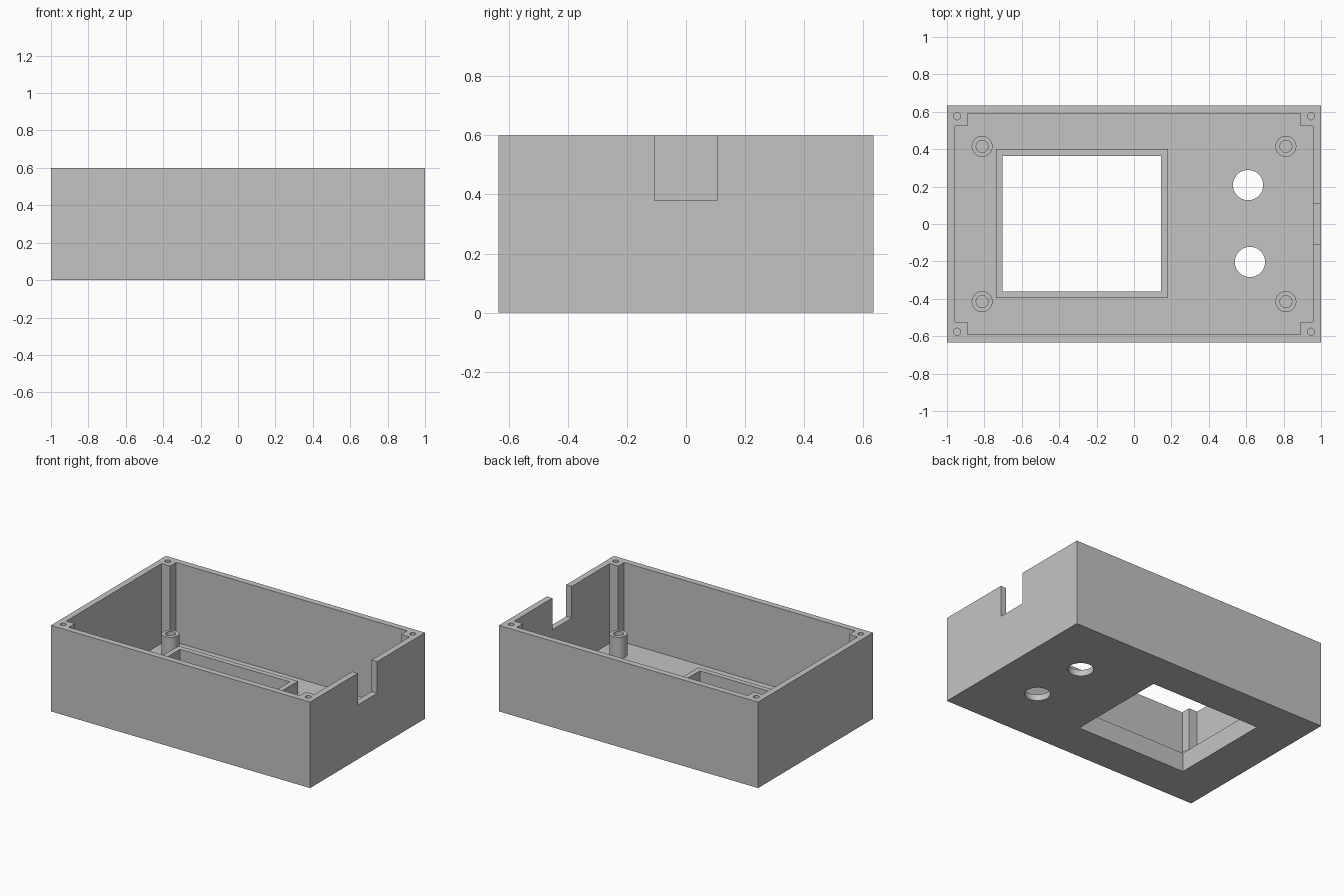
import bpy, bmesh, math

cube = bpy.data.objects.get("Cube")
if cube:
    bpy.data.objects.remove(cube, do_unlink=True)

HX, HY, H = 1.0, 0.634, 0.6      # outer half sizes and height
IX, IY = 0.957, 0.591            # inner half sizes
FLOOR = 0.043
POST = 0.066
RIM_TOP = 0.132
STANDOFF_TOP = 0.192

grey = bpy.data.materials.new("plain_grey")
grey.use_nodes = True
grey.diffuse_color = (0.55, 0.55, 0.55, 1)
grey.node_tree.nodes["Principled BSDF"].inputs["Base Color"].default_value = (0.55, 0.55, 0.55, 1)


def prism(name, outline, z0, z1):
    """Extrude a closed outline from z0 to z1."""
    bm = bmesh.new()
    face = bm.faces.new([bm.verts.new((x, y, z0)) for x, y in outline])
    ext = bmesh.ops.extrude_face_region(bm, geom=[face])
    for v in ext["geom"]:
        if isinstance(v, bmesh.types.BMVert):
            v.co.z = z1
    bmesh.ops.recalc_face_normals(bm, faces=bm.faces)
    mesh = bpy.data.meshes.new(name)
    bm.to_mesh(mesh)
    bm.free()
    mesh.materials.append(grey)
    obj = bpy.data.objects.new(name, mesh)
    bpy.context.collection.objects.link(obj)
    return obj


def rect(x0, x1, y0, y1):
    return [(x0, y0), (x1, y0), (x1, y1), (x0, y1)]


def circle(cx, cy, r, n=40):
    return [(cx + r * math.cos(math.tau * i / n), cy + r * math.sin(math.tau * i / n))
            for i in range(n)]


def activate(obj):
    bpy.ops.object.select_all(action="DESELECT")
    obj.select_set(True)
    bpy.context.view_layer.objects.active = obj


def cut(obj, outline, z0, z1):
    """Subtract an extruded outline from the object."""
    cutter = prism("cutter", outline, z0, z1)
    cutter.hide_render = True
    mod = obj.modifiers.new("cut", "BOOLEAN")
    mod.operation, mod.solver, mod.object = "DIFFERENCE", "EXACT", cutter
    activate(obj)
    bpy.ops.object.modifier_apply(modifier=mod.name)
    bpy.data.objects.remove(cutter, do_unlink=True)


corners = [(sx, sy) for sx in (-1, 1) for sy in (-1, 1)]

# Shell: the cavity outline steps in at each corner to leave screw posts
shell = prism("case_shell", rect(-HX, HX, -HY, HY), 0, H)
px, py = IX - POST, IY - POST
cavity = [(px, -IY), (px, -py), (IX, -py), (IX, py), (px, py), (px, IY),
          (-px, IY), (-px, py), (-IX, py), (-IX, -py), (-px, -py), (-px, -IY)]
cut(shell, cavity, FLOOR, H + 0.1)

# Cable notch, display window and two round floor holes
window = rect(-0.702, 0.145, -0.36, 0.363)
cut(shell, rect(IX - 0.03, HX + 0.1, -0.107, 0.106), 0.379, H + 0.1)
cut(shell, window, -0.1, 0.2)
for x, y in ((0.61, 0.208), (0.62, -0.203)):
    cut(shell, circle(x, y, 0.081), -0.1, 0.2)

# Screw holes in the corner posts
for sx, sy in corners:
    cut(shell, circle(sx * 0.946, sy * 0.576, 0.019, 24), 0.2, H + 0.1)

# Raised frame around the window
frame = prism("window_frame", rect(-0.738, 0.182, -0.396, 0.4), FLOOR, RIM_TOP)
cut(frame, window, -0.1, 0.3)

# Board standoffs with pilot holes
parts = [shell, frame]
for sx, sy in corners:
    x, y = sx * 0.812, sy * 0.415
    name = "standoff_%s_%s" % ("left" if sx > 0 else "right", "back" if sy > 0 else "front")
    post = prism(name, circle(x, y, 0.056), FLOOR, STANDOFF_TOP)
    cut(post, circle(x, y, 0.032), FLOOR + 0.002, 0.3)
    parts.append(post)

for obj in parts:
    activate(obj)
    bpy.ops.object.shade_smooth_by_angle(angle=math.radians(30))
